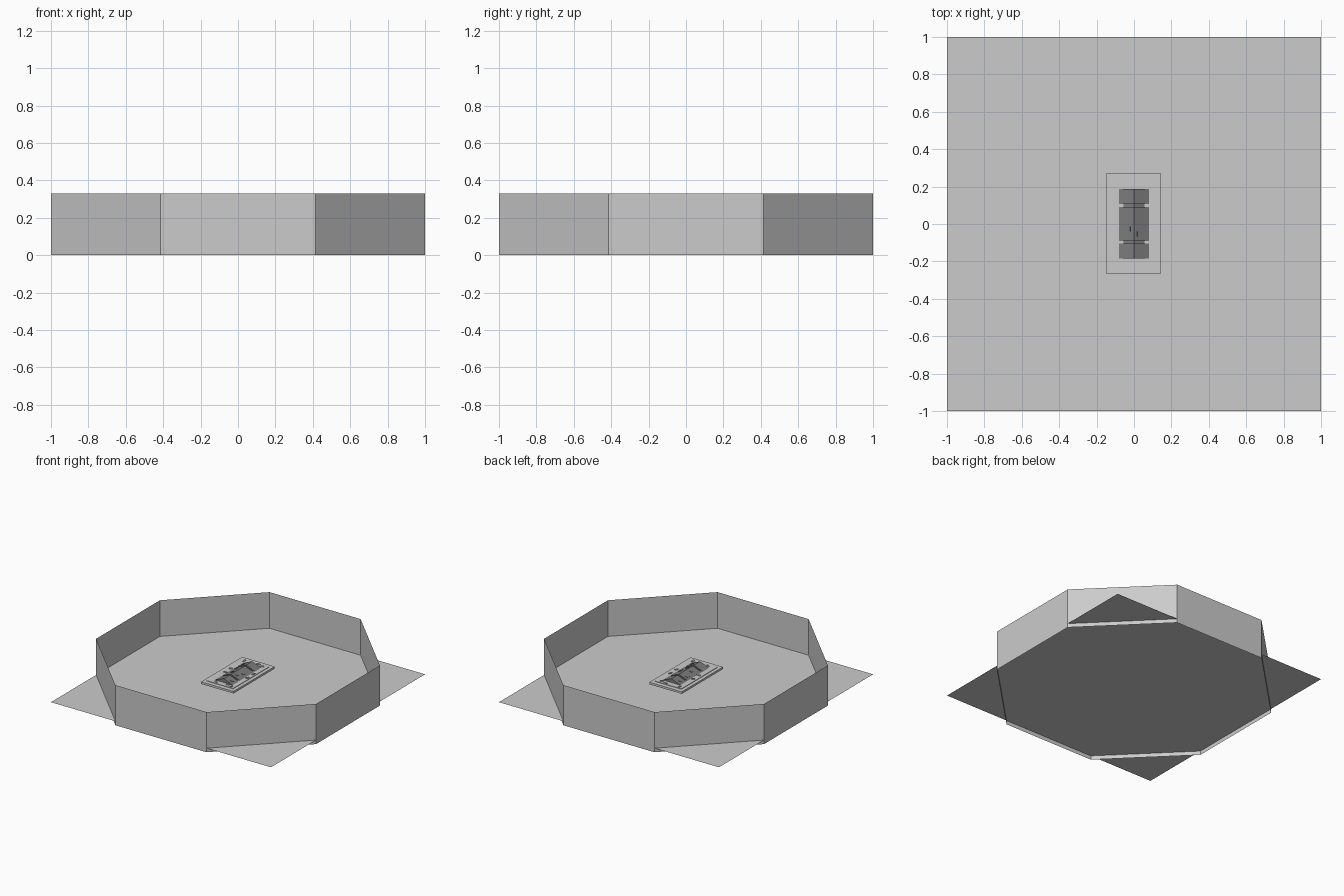
import bpy, bmesh, math
from mathutils import Matrix, Vector

cube = bpy.data.objects.get("Cube")
if cube:
    bpy.data.objects.remove(cube, do_unlink=True)

GROUND_Z = 0.033
WALL_TOP = 0.33
SLAB_Z = 0.13
SLAB_TOP = 0.147
DECK_TOP = 0.151


def finish(name, bm, material=None):
    bmesh.ops.recalc_face_normals(bm, faces=bm.faces[:])
    mesh = bpy.data.meshes.new(name)
    bm.to_mesh(mesh)
    bm.free()
    obj = bpy.data.objects.new(name, mesh)
    bpy.context.collection.objects.link(obj)
    if material:
        mesh.materials.append(material)
    return obj


def box(name, center, size, turn=0.0, tilt=0.0, material=None):
    bm = bmesh.new()
    matrix = (Matrix.Translation(center) @ Matrix.Rotation(turn, 4, 'Z')
              @ Matrix.Rotation(tilt, 4, 'Y') @ Matrix.Diagonal((*size, 1)))
    bmesh.ops.create_cube(bm, size=1, matrix=matrix)
    return finish(name, bm, material)


def gable(name, y0, y1, half, rise, material):
    # Triangular prism with its ridge along y
    bm = bmesh.new()
    profile = [(-half, 0), (half, 0), (0, rise)]
    face = bm.faces.new([bm.verts.new((x, y0, DECK_TOP + z)) for x, z in profile])
    ext = bmesh.ops.extrude_face_region(bm, geom=[face])
    moved = [v for v in ext["geom"] if isinstance(v, bmesh.types.BMVert)]
    bmesh.ops.translate(bm, verts=moved, vec=(0, y1 - y0, 0))
    return finish(name, bm, material)


dark = bpy.data.materials.new("dark_grey")
dark.use_nodes = True
dark.diffuse_color = (0.2, 0.2, 0.2, 1)
dark.node_tree.nodes["Principled BSDF"].inputs["Base Color"].default_value = (0.2, 0.2, 0.2, 1)

# Square ground sheet
bm = bmesh.new()
bmesh.ops.create_grid(bm, x_segments=1, y_segments=1, size=1,
                      matrix=Matrix.Translation((0, 0, GROUND_Z)))
finish("ground", bm)

# Eight-sided open boundary wall, touching the ground sheet's sides
bm = bmesh.new()
bmesh.ops.create_cone(bm, cap_ends=False, segments=8,
                      radius1=1 / math.cos(math.pi / 8), radius2=1 / math.cos(math.pi / 8),
                      depth=WALL_TOP,
                      matrix=Matrix.Translation((0, 0, WALL_TOP / 2))
                      @ Matrix.Rotation(math.pi / 8, 4, 'Z'))
wall = finish("boundary_wall", bm)
# Keep the faces of the ring vertical and exactly on the square's sides
reach = max(abs(v.co.x) for v in wall.data.vertices)
wall.data.transform(Matrix.Diagonal((1 / reach, 1 / reach, 1, 1)))

# Raised platform and its inner deck
box("platform", (-0.003, 0.002, (SLAB_Z + SLAB_TOP) / 2), (0.295, 0.535, SLAB_TOP - SLAB_Z))
box("platform_deck", (-0.003, 0.002, (SLAB_TOP + DECK_TOP) / 2), (0.24, 0.465, DECK_TOP - SLAB_TOP))

# Three roof sections in a row
HALF, RISE = 0.08, 0.032
for name, y0, y1 in (("back", 0.107, 0.187), ("middle", -0.09, 0.091), ("front", -0.185, -0.105)):
    gable(name + "_roof", y0, y1, HALF, RISE, dark)
gable("roof_core", -0.17, 0.17, HALF * 0.7, RISE * 0.7, dark)

# Small hatches lying on the slopes
slope = math.atan2(RISE, HALF)
hatches = [(-0.05, 0.145), (-0.05, 0.053), (-0.03, -0.027),
           (0.047, 0.0), (0.027, -0.053), (0.047, -0.145)]
for i, (x, y) in enumerate(hatches):
    z = DECK_TOP + RISE * (1 - abs(x) / HALF)
    box(f"roof_hatch_{i + 1}", (x, y, z), (0.022, 0.025, 0.006),
        tilt=math.copysign(slope, x), material=dark)

# Loose scraps scattered on the deck: x, y, turn in degrees
scraps = [(-0.093, 0.213, 90), (0.03, 0.225, 0), (0.075, 0.207, 50),
          (-0.097, 0.045, 35), (-0.093, -0.032, 0), (0.1, 0.06, 80),
          (0.1, -0.02, 60), (-0.053, -0.21, -30), (0.047, -0.2, 0), (0.087, -0.213, 90)]
for i, (x, y, turn) in enumerate(scraps):
    box(f"scrap_{i + 1}", (x, y, DECK_TOP + 0.003), (0.028, 0.012, 0.006), math.radians(turn))
